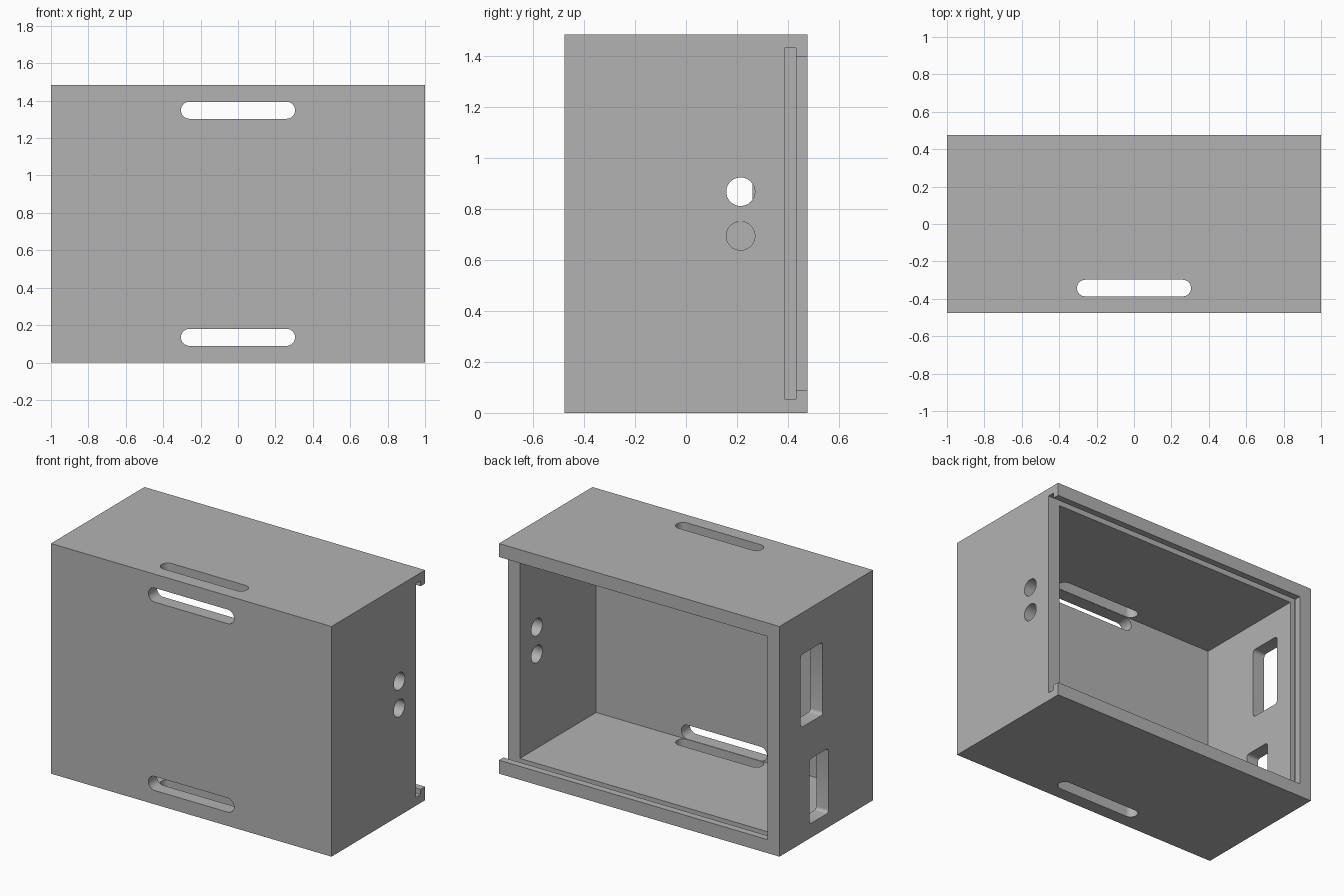
import bpy, bmesh
from math import sin, cos, pi

if "Cube" in bpy.data.objects:
    bpy.data.objects.remove(bpy.data.objects["Cube"], do_unlink=True)

HALF_X, HALF_Y, HEIGHT, WALL = 1.0, 0.476, 1.483, 0.087
TOP_IN = HEIGHT - WALL

grey = bpy.data.materials.new("plain grey")
grey.use_nodes = True
colour = (0.45, 0.45, 0.45, 1)
grey.diffuse_color = colour
grey.node_tree.nodes["Principled BSDF"].inputs["Base Color"].default_value = colour


def link(name, bm):
    bmesh.ops.recalc_face_normals(bm, faces=bm.faces)
    mesh = bpy.data.meshes.new(name)
    bm.to_mesh(mesh)
    bm.free()
    mesh.materials.append(grey)
    obj = bpy.data.objects.new(name, mesh)
    bpy.context.collection.objects.link(obj)
    return obj


def box(name, low, high):
    bm = bmesh.new()
    bmesh.ops.create_cube(bm, size=1)
    for v in bm.verts:
        v.co = [a + (c + 0.5) * (b - a) for a, b, c in zip(low, high, v.co)]
    return link(name, bm)


def rounded_prism(name, axis, u, v, depth, radius, steps=12):
    """Rounded rectangle spanning u and v, pushed along the given axis."""
    bm = bmesh.new()
    corners = [(u[1], v[1], -1, -1), (u[0], v[1], 1, -1),
               (u[0], v[0], 1, 1), (u[1], v[0], -1, 1)]
    outline = []
    for quarter, (cu, cv, su, sv) in enumerate(corners):
        for i in range(steps + 1):
            t = (quarter + i / steps) * pi / 2
            p = [cu + radius * (su + cos(t)), cv + radius * (sv + sin(t))]
            p.insert(axis, depth[0])
            outline.append(bm.verts.new(p))
    bmesh.ops.remove_doubles(bm, verts=outline, dist=1e-5)
    face = bm.faces.new(list(bm.verts))
    new = bmesh.ops.extrude_face_region(bm, geom=[face])["geom"]
    for vert in (g for g in new if isinstance(g, bmesh.types.BMVert)):
        vert.co[axis] = depth[1]
    return link(name, bm)


case = box("case", (-HALF_X, -HALF_Y, 0), (HALF_X, HALF_Y, HEIGHT))

# Hollow, lid groove, and mouth between the lips, open at the left end
cutters = [
    box("hollow", (WALL - 1, WALL - HALF_Y, WALL), (1 - WALL, 0.4, TOP_IN)),
    box("lid_groove", (-0.945, 0.386, 0.054), (1.2, 0.431, 1.431)),
    box("mouth", (WALL - 1, 0.415, WALL), (1.2, 0.7, TOP_IN)),
]

# Long slots in the front, then through the top and bottom
SLOT = (-0.305, 0.305)
for low in (0.089, 1.303):
    cutters.append(rounded_prism("front_slot", 1, SLOT, (low, low + 0.091), (-0.7, -0.2), 0.0455))
cutters.append(rounded_prism("top_slot", 2, SLOT, (-0.387, -0.298), (-0.3, 1.8), 0.0445))

# Pair of round holes in the left wall
for z in (0.694, 0.867):
    cutters.append(rounded_prism("cable_hole", 0, (0.158, 0.27), (z - 0.056, z + 0.056), (0.8, 1.2), 0.056))

# Two windows in the right wall
for u, v in (((0.036, 0.26), (0.747, 1.215)), ((-0.024, 0.17), (0.092, 0.51))):
    cutters.append(rounded_prism("side_window", 0, u, v, (-1.2, -0.8), 0.02, 4))

bpy.context.view_layer.objects.active = case
for cutter in cutters:
    mod = case.modifiers.new("cut", 'BOOLEAN')
    mod.operation = 'DIFFERENCE'
    mod.solver = 'EXACT'
    mod.object = cutter
    bpy.ops.object.modifier_apply(modifier=mod.name)
    bpy.data.objects.remove(cutter, do_unlink=True)

bpy.ops.object.select_all(action='DESELECT')
case.select_set(True)
bpy.ops.object.shade_smooth_by_angle(angle=pi / 6)
